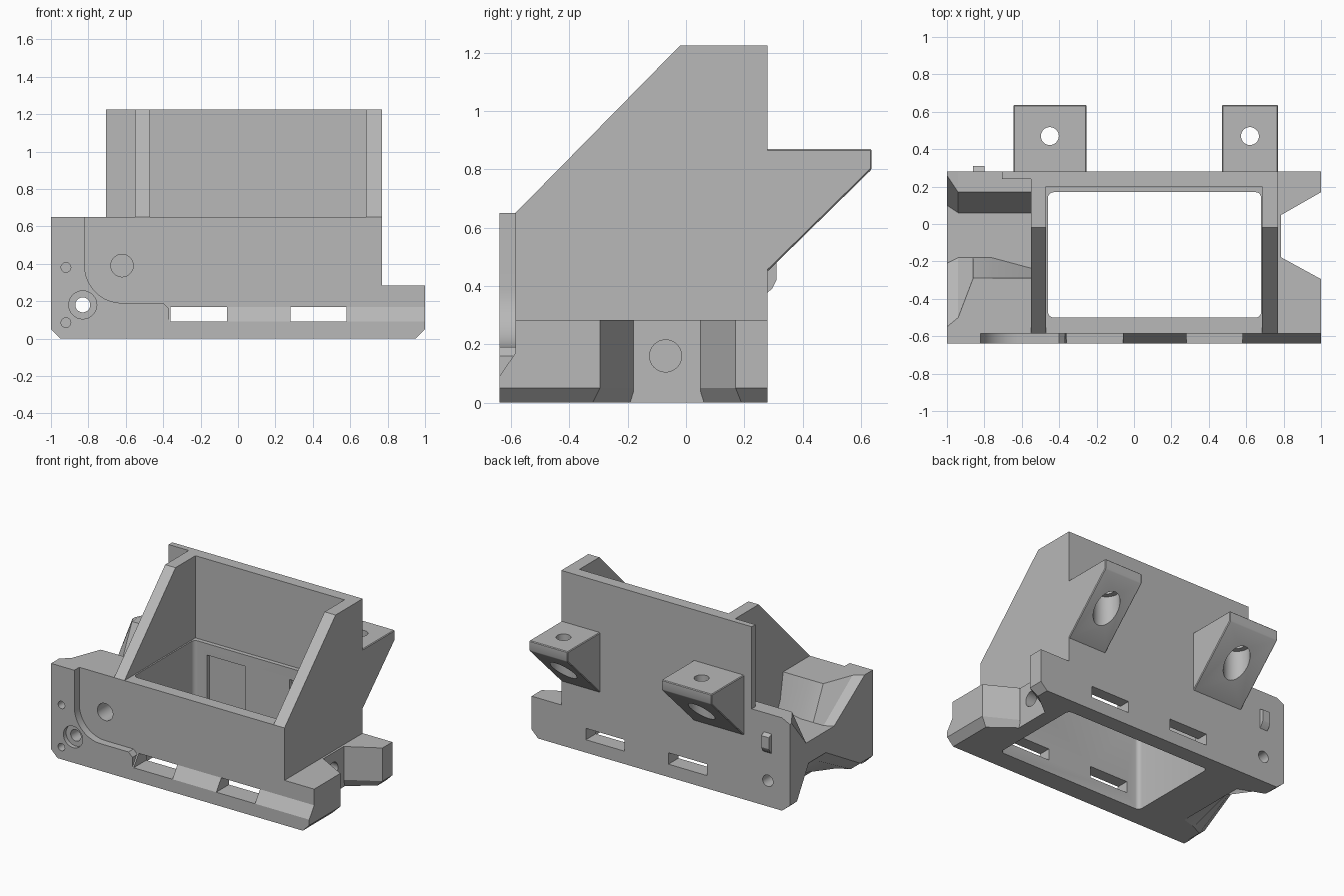
import bpy, bmesh, math

if "Cube" in bpy.data.objects:
    bpy.data.objects.remove(bpy.data.objects["Cube"])

grey = bpy.data.materials.new("plain_grey")
grey.use_nodes = True
COLOUR = (0.48, 0.48, 0.48, 1)
grey.diffuse_color = COLOUR
grey.node_tree.nodes["Principled BSDF"].inputs["Base Color"].default_value = COLOUR

FRONT, BACK, FACE, RIM = -0.64, 0.28, -0.585, 0.65


def loft(name, rings):
    """Closed solid through rings of equal point count."""
    bm = bmesh.new()
    loops = [[bm.verts.new(p) for p in ring] for ring in rings]
    n = len(loops[0])
    for a, b in zip(loops, loops[1:]):
        for i in range(n):
            j = (i + 1) % n
            bm.faces.new((a[i], a[j], b[j], b[i]))
    bm.faces.new(loops[0])
    bm.faces.new(loops[-1])
    bmesh.ops.recalc_face_normals(bm, faces=bm.faces)
    mesh = bpy.data.meshes.new(name)
    bm.to_mesh(mesh)
    bm.free()
    mesh.materials.append(grey)
    obj = bpy.data.objects.new(name, mesh)
    bpy.context.collection.objects.link(obj)
    return obj


def ring(pts, axis, d):
    place = {"x": lambda u, v: (d, u, v), "y": lambda u, v: (u, d, v), "z": lambda u, v: (u, v, d)}[axis]
    return [place(u, v) for u, v in pts]


def prism(name, pts, axis, a, b):
    return loft(name, [ring(pts, axis, a), ring(pts, axis, b)])


def rect(u0, u1, v0, v1):
    return [(u0, v0), (u1, v0), (u1, v1), (u0, v1)]


def arc(u, v, r, start, end, n):
    steps = [math.radians(start + (end - start) * i / n) for i in range(n + 1)]
    return [(u + r * math.cos(t), v + r * math.sin(t)) for t in steps]


def circle(u, v, r):
    return arc(u, v, r, 0, 360, 32)[:-1]


def rounded(u0, u1, v0, v1, r):
    return (arc(u0 + r, v0 + r, r, 180, 270, 5) + arc(u1 - r, v0 + r, r, 270, 360, 5)
            + arc(u1 - r, v1 - r, r, 0, 90, 5) + arc(u0 + r, v1 - r, r, 90, 180, 5))


def finish(obj, cutters=(), bevel=0):
    """Bevel, cut, bake and shade a part."""
    if bevel:
        mod = obj.modifiers.new("edge", "BEVEL")
        mod.width, mod.segments = bevel, 1
    for cutter in cutters:
        mod = obj.modifiers.new("cut", "BOOLEAN")
        mod.operation, mod.solver, mod.object = "DIFFERENCE", "EXACT", cutter
    bpy.context.view_layer.update()
    deps = bpy.context.evaluated_depsgraph_get()
    mesh = bpy.data.meshes.new_from_object(obj.evaluated_get(deps))
    obj.modifiers.clear()
    obj.data = mesh
    bpy.ops.object.select_all(action="DESELECT")
    obj.select_set(True)
    bpy.context.view_layer.objects.active = obj
    bpy.ops.object.shade_smooth_by_angle(angle=math.radians(25))


# Cutters for the chamber, slots and holes
slots = [prism("slot_cutter", rect(x, x + 0.3, 0.09, 0.17), "y", -0.8, 0.5) for x in (-0.36, 0.28)]
pockets = [prism("pocket_cutter", rect(x, x + 0.3, 0.09, 0.57), "y", 0.1, 0.2) for x in (-0.36, 0.28)]
cavity = prism("cavity_cutter", rounded(-0.46, 0.68, -0.5, 0.17, 0.03), "z", -0.2, 0.8)
upper = prism("upper_cutter", rect(-0.47, 0.685, -0.8, 0.2), "z", RIM, 1.5)
side_hole = prism("side_hole_cutter", circle(-0.07, 0.16, 0.055), "x", 0.6, 0.9)
through_hole = prism("through_cutter", circle(-0.83, 0.18, 0.04), "y", -0.8, 0.5)
counterbore = prism("counterbore_cutter", circle(-0.83, 0.18, 0.075), "y", -0.8, -0.61)
round_hole = prism("round_hole_cutter", circle(-0.62, 0.39, 0.06), "y", -0.8, -0.35)
screw_holes = [prism("screw_cutter", circle(-0.92, z, 0.026), "y", -0.8, -0.5) for z in (0.085, 0.38)]
helpers = slots + pockets + screw_holes + [cavity, upper, side_hole, through_hole, counterbore, round_hole]

# Main chamber with sloping cheeks
chamber = prism("chamber", [(FACE, 0), (FACE, RIM), (-0.02, 1.225), (BACK, 1.225), (BACK, 0)], "x", -0.55, 0.77)
finish(chamber, [cavity, upper, side_hole] + slots + pockets)

# Thin extension of the back wall
finish(prism("back_wall_wing", rect(-0.705, -0.5, 0.24, BACK), "z", 0.4, 1.225))

# Side block scooped from above and below
top_front, top_mid, top_back = (-0.55, -0.36, -0.29), (-0.21, -0.18, -0.2), (0.1, 0.06, 0.06)
sections = [
    (-1.0, -0.55, -0.21, 0.10, 0.26, 0.62, 0.05, 0.27, 0.20, 0.07, -0.12, -0.5),
    (-0.94, -0.50, -0.18, 0.06, 0.17, RIM, 0.0, 0.20, 0.17, 0.05, -0.11, -0.48),
    (-0.86, -0.29, -0.18, 0.06, 0.17, RIM, 0.0, 0.10, 0.14, 0.03, -0.10, -0.44),
    (-0.76, -0.29, -0.18, 0.06, 0.17, RIM, 0.0, 0.00, 0.10, 0.00, -0.10, -0.41),
    (-0.50, -0.29, -0.25, 0.06, 0.17, RIM, 0.0, 0.00, 0.10, 0.00, -0.10, -0.41)]
rings = []
for x, t1, t2, t3, t4, back_z, low, arch, b1, b2, b3, b4 in sections:
    rings.append(ring([(FACE, low), (FACE, RIM), (t1, RIM), (t2, 0.42), (t3, 0.42), (t4, back_z), (BACK, back_z),
                       (BACK, low), (b1, low), (b2, max(arch, low)), (b3, max(arch, low)), (b4, low)], "x", x))
finish(loft("scooped_side_block", rings), [through_hole, round_hole] + screw_holes)

# Raised front plate with a curved inner edge
outline = ([(-0.95, 0), (-1, 0.05), (-1, RIM), (-0.82, RIM)] + arc(-0.62, 0.39, 0.2, 180, 270, 10)
           + [(-0.4, 0.19), (-0.37, 0.16), (-0.37, 0.09), (1, 0.09), (1, 0.05), (0.95, 0)])
finish(prism("front_plate", outline, "y", FRONT, FACE), [through_hole, counterbore] + screw_holes)

# Sloping ledge above the plate, broken by the slots
ledge = prism("front_ledge", [(FRONT, 0.09), (FACE, 0.17), (FACE, 0.09)], "x", -0.37, 1)
finish(ledge, slots)

# Connector tabs with a chamfered foot
def tab(name, outer, inner, root, foot_inner):
    upper_ring = [(0.7, outer), (1, outer), (1, inner), (0.79, root), (0.7, root)]
    foot = [(0.7, outer), (0.95, outer), (0.95, foot_inner), (0.77, root), (0.7, root)]
    return loft(name, [ring(foot, "z", 0), ring(upper_ring, "z", 0.05), ring(upper_ring, "z", 0.283)])

finish(tab("front_tab", FACE, -0.295, -0.18, -0.32))
finish(tab("back_tab", BACK, 0.17, 0.05, 0.19))
finish(prism("tab_bridge", rect(0.7, 0.785, -0.2, 0.07), "z", 0, 0.283), [side_hole])

# Rear mounting brackets with bolt holes
for name, x0, x1, cx in (("bracket_right", -0.645, -0.255, -0.45), ("bracket_left", 0.47, 0.77, 0.62)):
    bracket = prism(name, [(0.27, 0.87), (0.637, 0.87), (0.637, 0.80), (BACK, 0.45), (0.27, 0.45)], "x", x0, x1)
    bolt = prism("bolt_cutter", circle(cx, 0.47, 0.048), "z", 0.3, 1)
    recess = prism("recess_cutter", circle(cx, 0.47, 0.085), "z", 0.3, 0.77)
    helpers += [bolt, recess]
    finish(bracket, [bolt, recess], 0.007)

# Small rear clip
finish(prism("rear_clip", [(0.27, 0.37), (0.295, 0.39), (0.31, 0.42), (0.31, 0.5), (0.27, 0.52)], "x", -0.86, -0.8))

for helper in helpers:
    bpy.data.objects.remove(helper)
